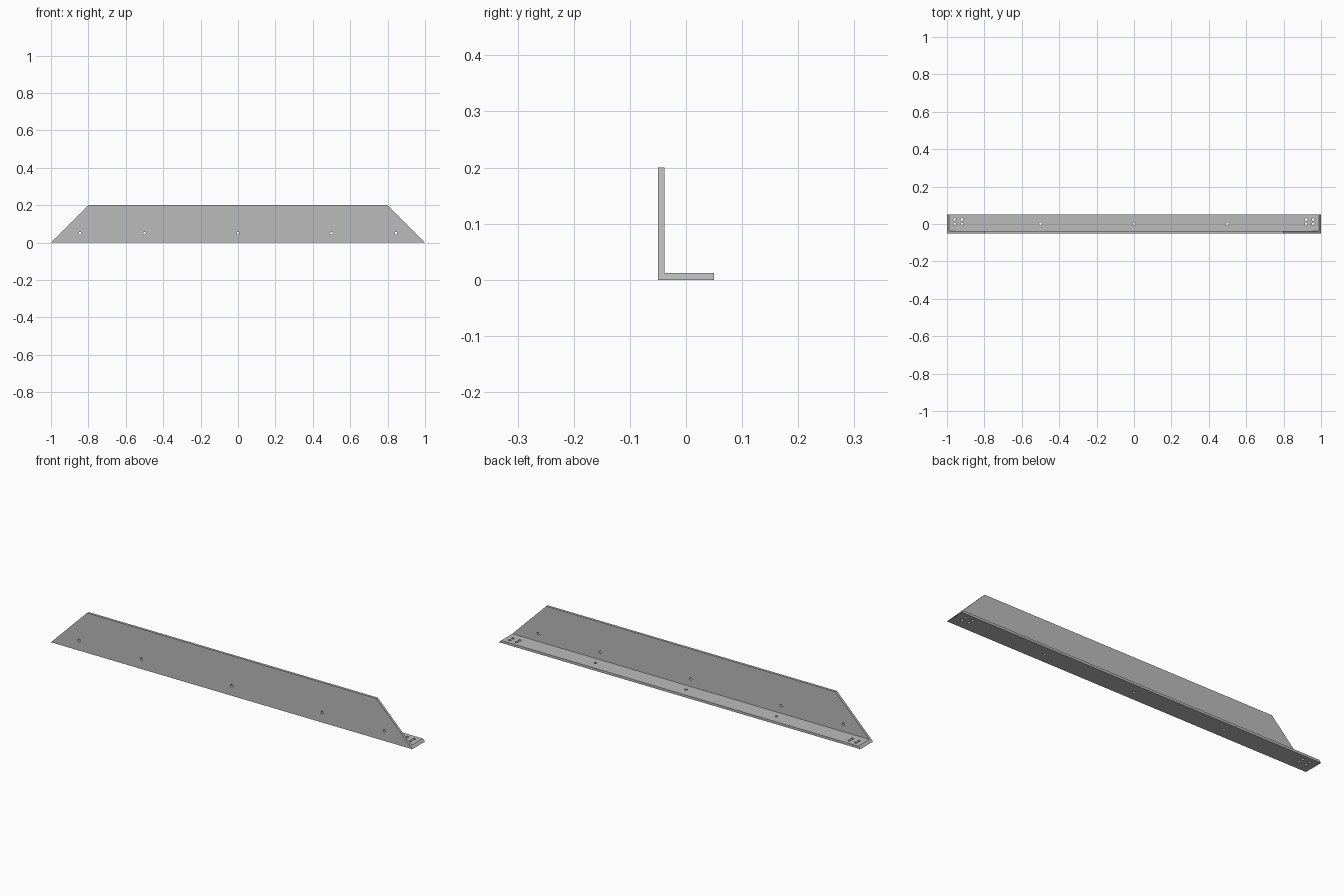
import bpy, bmesh
from mathutils import Matrix, Vector

if "Cube" in bpy.data.objects:
    bpy.data.objects.remove(bpy.data.objects["Cube"])

THICK, HEIGHT, HALF_DEPTH = 0.012, 0.2, 0.05
HOLE_RADIUS = 0.007

steel = bpy.data.materials.new("steel_grey")
steel.use_nodes = True
colour = (0.5, 0.5, 0.5, 1)
steel.diffuse_color = colour
steel.node_tree.nodes["Principled BSDF"].inputs["Base Color"].default_value = colour


def make_object(name, bm):
    bmesh.ops.recalc_face_normals(bm, faces=bm.faces)
    mesh = bpy.data.meshes.new(name)
    bm.to_mesh(mesh)
    bm.free()
    mesh.materials.append(steel)
    obj = bpy.data.objects.new(name, mesh)
    bpy.context.collection.objects.link(obj)
    return obj


# Angle bracket: L profile along x, both ends mitred at 45 degrees
front, back = -HALF_DEPTH, HALF_DEPTH
profile = [(front, 0), (back, 0), (back, THICK),
           (front + THICK, THICK), (front + THICK, HEIGHT), (front, HEIGHT)]
bm = bmesh.new()
ends = [[bm.verts.new((side * (1 - z), y, z)) for y, z in profile] for side in (-1, 1)]
for ring in ends:
    bm.faces.new(ring)
for i in range(len(profile)):
    j = (i + 1) % len(profile)
    bm.faces.new((ends[0][i], ends[0][j], ends[1][j], ends[1][i]))
bracket = make_object("angle_bracket", bm)

# Screw holes: one row through the wall, a row and end groups through the flange
bm = bmesh.new()


def drill(x, y, z, turn):
    bmesh.ops.create_cone(bm, cap_ends=True, segments=24, radius1=HOLE_RADIUS,
                          radius2=HOLE_RADIUS, depth=THICK * 3,
                          matrix=Matrix.Translation(Vector((x, y, z))) @ turn)


upright = Matrix.Identity(4)
sideways = Matrix.Rotation(1.5707963, 4, "X")
for x in (-0.845, -0.5, 0, 0.5, 0.845):
    drill(x, front + THICK / 2, 0.05, sideways)
for x in (-0.5, 0, 0.5):
    drill(x, 0, THICK / 2, upright)
for side in (-1, 1):
    for x in (0.92, 0.958):
        for y in (0, 0.024):
            drill(side * x, y, THICK / 2, upright)
cutter = make_object("hole_cutter", bm)
cutter.hide_render = True

# Cut the holes and drop the cutter
cut = bracket.modifiers.new("holes", "BOOLEAN")
cut.operation = "DIFFERENCE"
cut.solver = "EXACT"
cut.object = cutter
bpy.context.view_layer.objects.active = bracket
bracket.select_set(True)
bpy.ops.object.modifier_apply(modifier=cut.name)
bpy.data.objects.remove(cutter)
bpy.ops.object.shade_smooth_by_angle()
